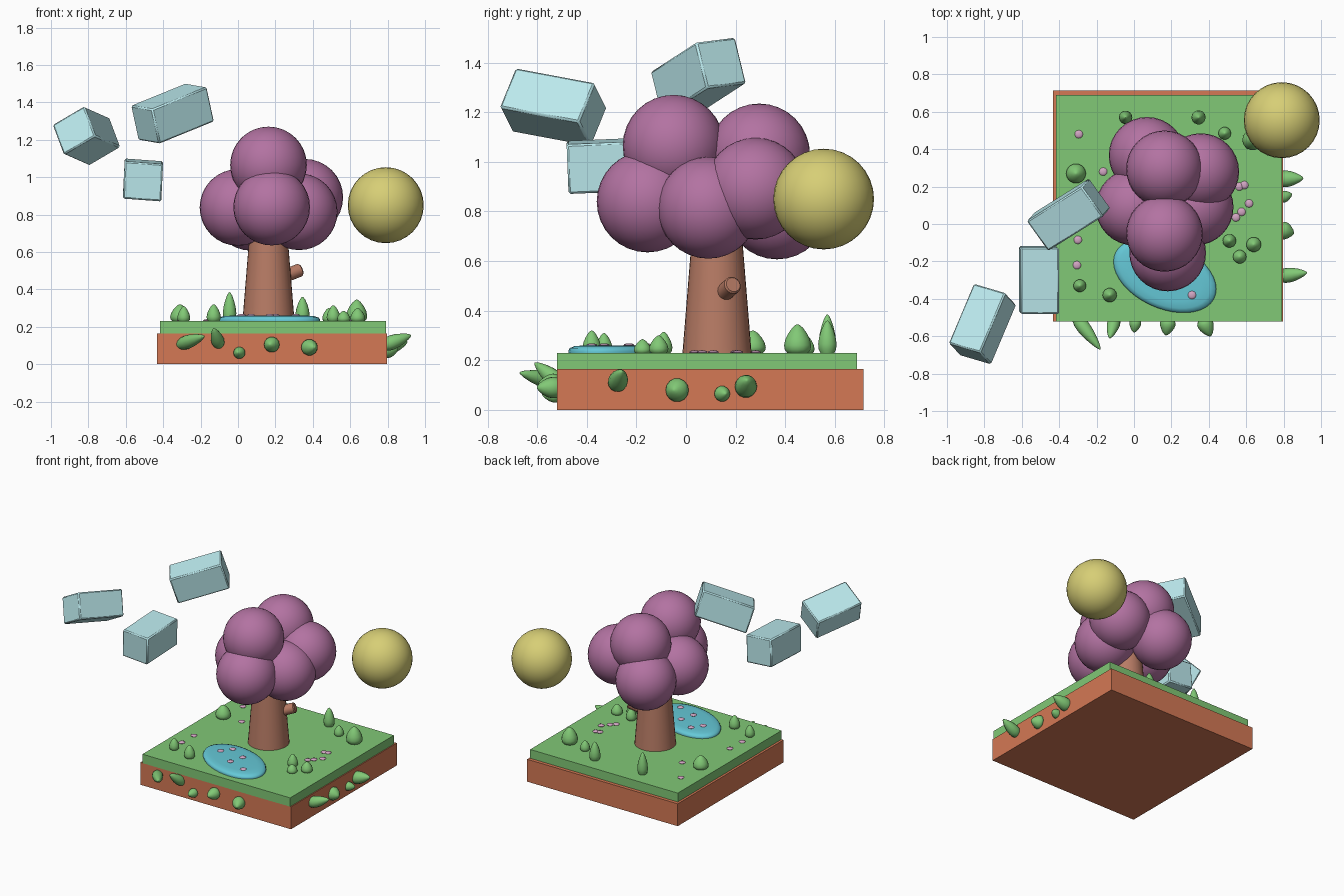
import bpy, bmesh, math
from mathutils import Vector, Matrix

if "Cube" in bpy.data.objects:
    bpy.data.objects.remove(bpy.data.objects["Cube"])


def mat(name, r, g, b):
    m = bpy.data.materials.new(name)
    m.diffuse_color = (r, g, b, 1)
    m.use_nodes = True
    m.node_tree.nodes["Principled BSDF"].inputs["Base Color"].default_value = m.diffuse_color
    return m


SOIL = mat("soil", .66, .19, .09)
GRASS = mat("grass", .22, .58, .18)
BARK = mat("bark", .48, .2, .13)
LEAF = mat("blossom", .45, .17, .36)
SUN = mat("sun", .68, .62, .18)
ICE = mat("pale_blue", .5, .82, .85)
WATER = mat("water", .13, .58, .68)
PETAL = mat("petal", .65, .38, .55)


def finish(bm, name, material, angle=40):
    bmesh.ops.recalc_face_normals(bm, faces=bm.faces)
    me = bpy.data.meshes.new(name)
    bm.to_mesh(me)
    bm.free()
    ob = bpy.data.objects.new(name, me)
    bpy.context.collection.objects.link(ob)
    me.materials.append(material)
    bpy.ops.object.select_all(action='DESELECT')
    ob.select_set(True)
    bpy.context.view_layer.objects.active = ob
    bpy.ops.object.shade_smooth_by_angle(angle=math.radians(angle))
    return ob


def block(name, center, a, b, c, material, bevel=0):
    """Box spanned by three full-length edge vectors."""
    bm = bmesh.new()
    bmesh.ops.create_cube(bm, size=1)
    m = Matrix((a, b, c)).transposed().to_4x4()
    m.translation = center
    bmesh.ops.transform(bm, matrix=m, verts=bm.verts)
    if bevel:
        bmesh.ops.bevel(bm, geom=bm.edges[:], offset=bevel, segments=1, affect='EDGES')
    return finish(bm, name, material)


def ball(name, center, r, material, flat=1, seg=32):
    bm = bmesh.new()
    bmesh.ops.create_uvsphere(bm, u_segments=seg, v_segments=seg // 2, radius=r)
    bmesh.ops.scale(bm, vec=(1, 1, flat), verts=bm.verts)
    bmesh.ops.translate(bm, vec=center, verts=bm.verts)
    return finish(bm, name, material)


def lathe(name, base, tip, profile, material, seg=16, angle=40):
    """Revolve (radius, fraction) profile around the base-tip axis."""
    base, tip = Vector(base), Vector(tip)
    axis = tip - base
    rot = axis.to_track_quat('Z', 'Y')
    bm = bmesh.new()
    rings = []
    for r, f in profile:
        rings.append([bm.verts.new(base + axis * f + rot @ Vector(
            (r * math.cos(2 * math.pi * i / seg), r * math.sin(2 * math.pi * i / seg), 0)))
            for i in range(seg)])
    for lo, hi in zip(rings, rings[1:]):
        for i in range(seg):
            j = (i + 1) % seg
            bm.faces.new((lo[i], lo[j], hi[j], hi[i]))
    bm.faces.new(rings[0])
    bm.faces.new(rings[-1])
    return finish(bm, name, material, angle)


def bush(name, base, tip, r):
    prof = [(.7, 0), (.95, .15), (1, .3), (.9, .5), (.68, .7), (.4, .88), (.15, .98), (.03, 1)]
    lathe(name, base, tip, [(r * k, f) for k, f in prof], GRASS, 14, 60)


# Ground slabs
block("soil", (.182, .0975, .0825), (1.23, 0, 0), (0, 1.235, 0), (0, 0, .165), SOIL)
block("grass", (.187, .085, .197), (1.206, 0, 0), (0, 1.21, 0), (0, 0, .066), GRASS)

# Tree trunk and branch stub
lathe("trunk", (.163, .125, .22), (.163, .125, .8), [(.14, 0), (.093, 1)], BARK, 32)
lathe("branch_stub", (.22, .14, .46), (.335, .19, .505), [(.036, 0), (.036, .95), (.03, 1)], BARK, 16)

# Blossom canopy
for i, c in enumerate([(.163, -.05, 1.065), (.163, .295, 1.03), (.18, -.155, .84), (.327, .09, .815),
                       (.0, .09, .838), (.357, .28, .892), (.07, .367, .812)]):
    ball(f"canopy_{i}", c, .205, LEAF)

# Sun
ball("sun", (.79, .555, .85), .203, SUN)

# Floating blocks
block("floating_block_left", (-.81, -.535, 1.22), (.135, .32, -.06), (.17, -.05, .10), (.06, -.065, -.16), ICE, .008)
block("floating_block_top", (-.35, .05, 1.34), (.295, .185, .12), (.115, -.16, -.02), (.04, .045, -.185), ICE, .008)
block("floating_block_low", (-.508, -.30, .985), (0, .355, .015), (.205, 0, -.015), (-.01, .008, -.20), ICE, .008)

# Pond: sheared disc with a rounded rim
bm = bmesh.new()
rings = [[bm.verts.new((.165 + .275 * s * math.cos(t), -.275 + s * (-.073 * math.cos(t) + .186 * math.sin(t)), z))
          for t in (2 * math.pi * i / 40 for i in range(40))]
         for s, z in ((.98, .22), (1, .237), (.97, .249), (.88, .257), (.7, .26))]
for lo, hi in zip(rings, rings[1:]):
    for i in range(40):
        bm.faces.new((lo[i - 1], lo[i], hi[i], hi[i - 1]))
bm.faces.new(rings[0])
bm.faces.new(rings[-1])
finish(bm, "pond", WATER, 60)

# Bushes on the grass: x, y, top height, radius
for i, (x, y, h, r) in enumerate([
        (-.045, .57, .385, .036), (.345, .57, .36, .038), (.485, .485, .30, .034), (.635, .45, .345, .056),
        (-.31, .27, .32, .053), (-.29, -.33, .31, .034), (-.13, -.38, .32, .038), (.51, -.09, .315, .036),
        (.64, -.11, .30, .04), (.565, -.175, .285, .036)]):
    bush(f"bush_{i}", (x, y, .225), (x, y, h), r)

# Bushes growing out of the front and right sides
for i, (b, t, r) in enumerate([
        ((-.31, -.50, .105), (-.18, -.67, .15), .037), ((-.10, -.50, .10), (-.13, -.61, .19), .035),
        ((.01, -.51, .06), (0, -.58, .063), .032), ((.185, -.51, .105), (.17, -.595, .105), .042),
        ((.37, -.51, .09), (.41, -.60, .09), .044), ((.78, -.28, .10), (.925, -.26, .155), .04),
        ((.78, -.03, .08), (.855, -.05, .08), .048), ((.78, .14, .065), (.845, .16, .065), .032),
        ((.77, .24, .085), (.905, .245, .12), .045)]):
    bush(f"side_bush_{i}", b, t, r)

# Scattered petals on grass and pond
grass_petals = [(-.295, .48), (-.165, .28), (-.3, -.085), (-.305, -.22), (.563, .2), (.59, .208),
                (.615, .11), (.575, .065), (.545, .035)]
pond_petals = [(.02, -.23), (.07, -.16), (.2, -.23), (.31, -.38), (.17, -.33)]
for i, (x, y) in enumerate(grass_petals):
    ball(f"petal_{i}", (x, y, .233), .022, PETAL, .35, 12)
for i, (x, y) in enumerate(pond_petals):
    ball(f"pond_petal_{i}", (x, y, .261), .022, PETAL, .35, 12)
